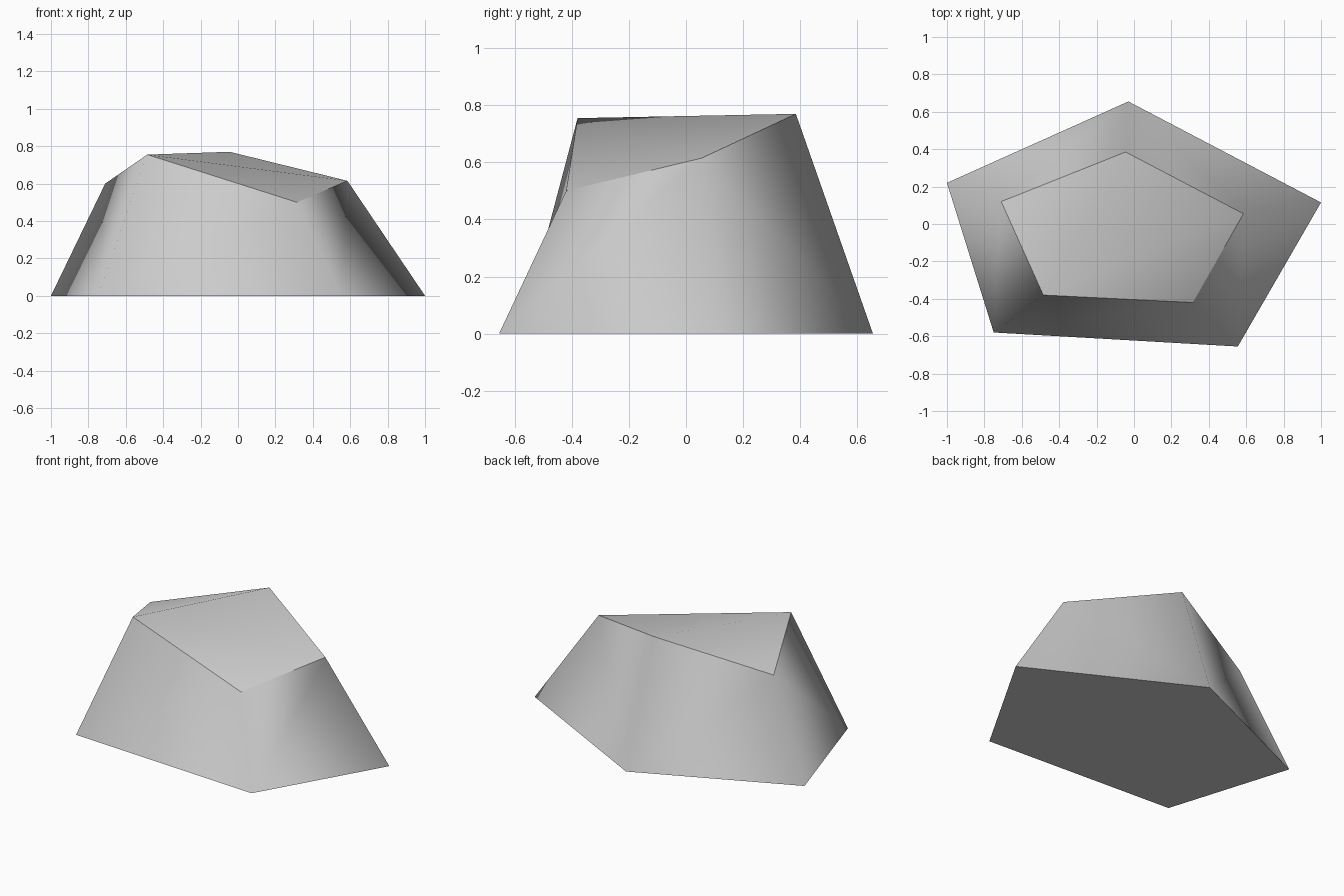
import bpy
import bmesh

cube = bpy.data.objects.get("Cube")
if cube:
    bpy.data.objects.remove(cube, do_unlink=True)

# Stone colour
stone = bpy.data.materials.new("stone_grey")
stone.use_nodes = True
grey = (0.6, 0.6, 0.6, 1.0)
stone.diffuse_color = grey
stone.node_tree.nodes["Principled BSDF"].inputs["Base Color"].default_value = grey

# Matching five-sided outlines: ground and slanted top
base = [(-1, 0.22), (-0.03, 0.655), (1, 0.115), (0.555, -0.655), (-0.75, -0.58)]
crown = [(-0.71, 0.12, 0.6), (-0.045, 0.385, 0.77), (0.585, 0.055, 0.615),
         (0.315, -0.42, 0.5), (-0.485, -0.38, 0.755)]

bm = bmesh.new()
low = [bm.verts.new((x, y, 0)) for x, y in base]
high = [bm.verts.new(p) for p in crown]
n = len(low)

# Flat underside and sloping walls
bm.faces.new(low)
walls = [bm.faces.new((low[i], high[i], high[(i + 1) % n], low[(i + 1) % n]))
         for i in range(n)]

# Top fans out from its front corner
for i in range(n - 2):
    bm.faces.new((high[-1], high[i], high[i + 1]))

bmesh.ops.triangulate(bm, faces=walls, quad_method='SHORT_EDGE')
bmesh.ops.recalc_face_normals(bm, faces=bm.faces)

# Walls blend softly together, with crisp rims at top and bottom
for face in bm.faces:
    face.smooth = True
for ring in (low, high):
    for i in range(n):
        bm.edges.get((ring[i], ring[(i + 1) % n])).smooth = False

mesh = bpy.data.meshes.new("rock")
bm.to_mesh(mesh)
bm.free()
mesh.materials.append(stone)
rock = bpy.data.objects.new("rock", mesh)
bpy.context.collection.objects.link(rock)
